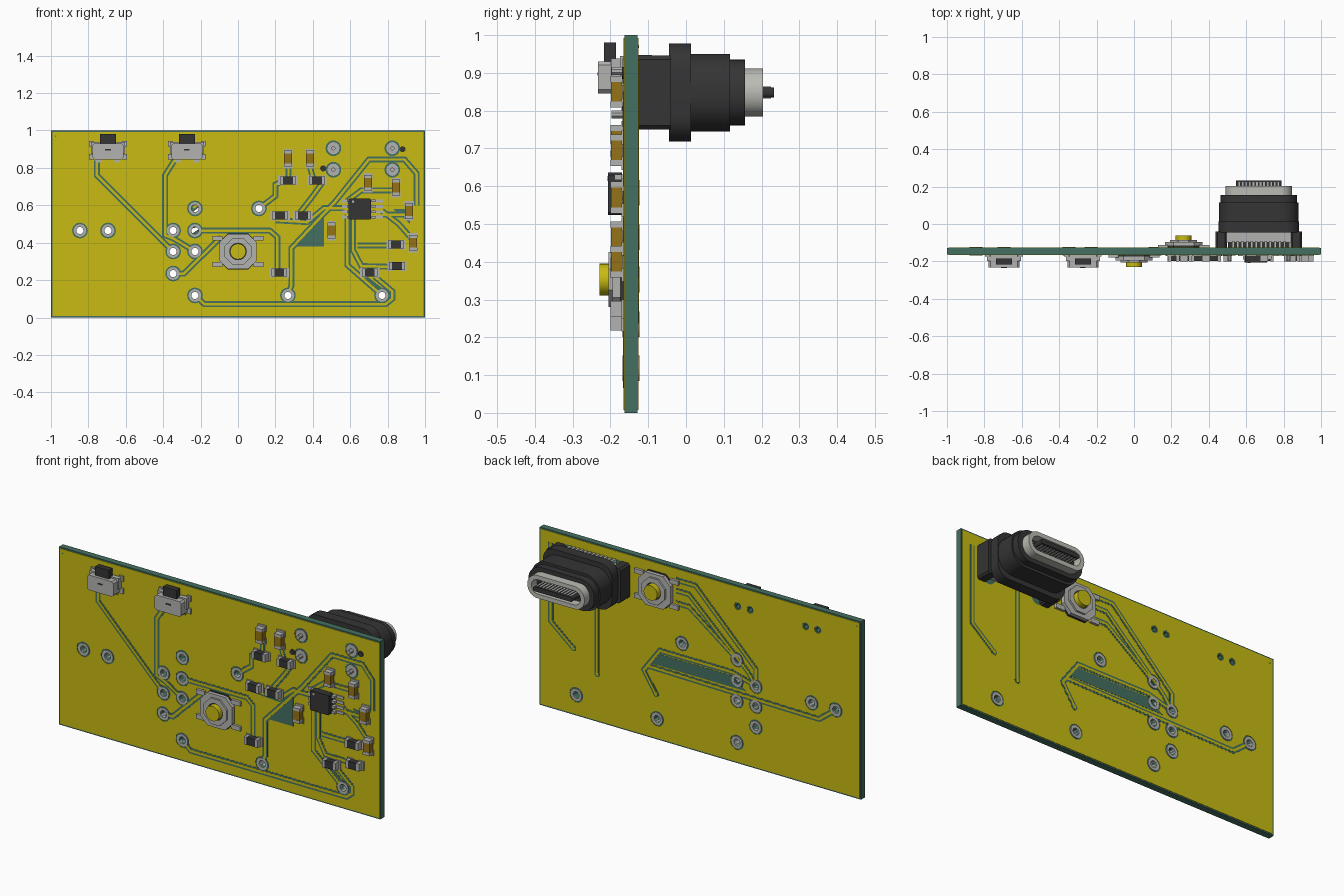
import bpy, bmesh
from math import cos, sin, pi, radians
from mathutils import Vector, Matrix

cube = bpy.data.objects.get("Cube")
if cube:
    bpy.data.objects.remove(cube)


def material(name, r, g, b):
    m = bpy.data.materials.new(name)
    m.use_nodes = True
    m.diffuse_color = (r, g, b, 1)
    m.node_tree.nodes["Principled BSDF"].inputs["Base Color"].default_value = (r, g, b, 1)
    return m


green = material("board green", .06, .16, .12)
copper = material("copper yellow", .58, .5, .006)
silver = material("silver", .45, .45, .44)
shell = material("shell grey", .5, .5, .46)
black = material("black plastic", .035, .035, .035)
brown = material("capacitor brown", .3, .17, .008)

# Each board side: surface position and outward direction along y
FRONT, BACK = (-.163, -1), (-.128, 1)


def rr(x, z, w, h, r=0, n=6):
    """Rectangle loop with rounded corners (n=1 gives chamfers)."""
    pts = []
    for k, (sx, sz) in enumerate(((1, 1), (-1, 1), (-1, -1), (1, -1))):
        cx, cz = x + sx * (w / 2 - r), z + sz * (h / 2 - r)
        for i in range(n + 1 if r else 1):
            a = (k + i / n) * pi / 2
            pts.append((cx + r * cos(a), cz + r * sin(a)))
    return pts


def circle(x, z, r, n=20):
    return [(x + r * cos(2 * pi * i / n), z + r * sin(2 * pi * i / n)) for i in range(n)]


def plate(name, loops, side, d0, d1, mat):
    """Extrude loops (inner ones become holes) between two heights above a side."""
    y0, y1 = side[0] + side[1] * d0, side[0] + side[1] * d1
    cu = bpy.data.curves.new(name, 'CURVE')
    cu.dimensions, cu.fill_mode, cu.extrude = '2D', 'BOTH', abs(y1 - y0) / 2
    for loop in loops:
        s = cu.splines.new('POLY')
        s.points.add(len(loop) - 1)
        for p, (x, z) in zip(s.points, loop):
            p.co = (x, z, 0, 1)
        s.use_cyclic_u = True
    tmp = bpy.data.objects.new(name + "_outline", cu)
    me = bpy.data.meshes.new_from_object(tmp)
    bpy.data.objects.remove(tmp)
    bpy.data.curves.remove(cu)
    me.transform(Matrix.Translation((0, (y0 + y1) / 2, 0)) @ Matrix.Rotation(pi / 2, 4, 'X'))
    bm = bmesh.new()
    bm.from_mesh(me)
    bmesh.ops.remove_doubles(bm, verts=bm.verts, dist=1e-5)
    bmesh.ops.recalc_face_normals(bm, faces=bm.faces)
    bm.to_mesh(me)
    bm.free()
    me.materials.clear()
    me.materials.append(mat)
    me.shade_smooth()
    me.set_sharp_from_angle(angle=radians(35))
    ob = bpy.data.objects.new(name, me)
    bpy.context.scene.collection.objects.link(ob)
    return ob


# Board, copper faces and plated holes
holes = [(-.845, .465), (-.695, .465), (-.23, .583), (-.347, .465), (-.23, .465), (-.347, .353),
         (-.23, .353), (-.347, .235), (-.23, .118), (.112, .583), (.267, .118), (.77, .118)]
pins = [(x, z) for x in (.51, .825) for z in (.79, .905)]
pegs = [(x + s, .885) for x in (-.695, -.273) for s in (-.038, .038)]
outline = rr(0, .5, 2, 1)
plate("board", [outline] + [circle(*p, .019) for p in holes] + [circle(*p, .012) for p in pegs],
      FRONT, -.035, 0, green)
for label, side in (("front", FRONT), ("back", BACK)):
    cuts = [circle(*p, .042) for p in holes + pins]
    if side is BACK:
        cuts += [circle(*p, .021) for p in pegs]
    plate(label + "_copper", [rr(0, .5, 1.985, .985)] + cuts, side, 0, .002, copper)
    plate(label + "_corner_mark", [circle(-.975, .97, .004)], side, 0, .003, green)
for p in holes:
    plate("plated_hole", [circle(*p, .034), circle(*p, .019)], FRONT, -.0395, .0045, silver)


def strip(path, w):
    """Outline of a mitred strip following a path."""
    v = [Vector(p) for p in path]
    left, right = [], []
    for i, p in enumerate(v):
        a = (p - v[i - 1]).normalized() if i else (v[1] - p).normalized()
        b = (v[i + 1] - p).normalized() if i < len(v) - 1 else a
        t = (a + b).normalized()
        off = Vector((-t.y, t.x)) * (w / 2 / max(.5, t.dot(a)))
        left.append(tuple(p + off))
        right.append(tuple(p - off))
    return left + right[::-1]


def trace(side, path, w=.013):
    """Copper track between two bare gaps, trimmed clear of hole openings."""
    v = [Vector(p) for p in path]
    for end, nxt in ((0, 1), (-1, -2)):
        if any((v[end] - Vector(h)).length < .01 for h in holes):
            v[end] = v[end] + (v[nxt] - v[end]).normalized() * .028
    plate("track_gap", [strip(v, w + .019)], side, 0, .0028, green)
    plate("track", [strip(v, w)], side, 0, .0036, copper)


for path in (
        [(-.755, .84), (-.755, .76), (-.347, .353)],
        [(-.34, .84), (-.39, .76), (-.39, .44), (-.34, .42), (-.23, .353)],
        [(-.23, .465), (.17, .465), (.21, .43), (.21, .25)],
        [(-.347, .235), (-.29, .235), (-.09, .43)],
        [(-.23, .118), (-.18, .072), (.79, .072), (.825, .1), (.825, .14), (.73, .22)],
        [(.585, .55), (.585, .28), (.77, .118)],
        [(.267, .118), (.285, .17), (.285, .37), (.52, .62), (.7, .845), (.89, .845), (.955, .77), (.955, .6)],
        [(.112, .583), (.2, .65), (.2, .71), (.25, .735)],
        [(.45, .72), (.4, .65), (.33, .56)],
        [(.2, .52), (.37, .51), (.46, .585), (.57, .585)],
        [(.27, .82), (.27, .75)], [(.38, .82), (.4, .75)],
        [(.77, .57), (.86, .5), (.93, .42)],
        [(.77, .55), (.93, .55)],
        [(.615, .53), (.615, .36), (.66, .275), (.85, .27)],
        [(.82, .385), (.64, .385)],
        [(.58, .62), (.66, .68), (.85, .68)]):
    trace(FRONT, path)
for path in (
        [(.15, .93), (.03, .93), (-.347, .56), (-.347, .465)],
        [(.15, .87), (.07, .87), (-.3, .53), (-.347, .465)],
        [(.15, .8), (.07, .8), (-.23, .583)],
        [(.93, .93), (.93, .49), (.79, .376)],
        [(.64, .8), (.64, .27)],
        [(.275, .255), (.35, .37), (.25, .505), (-.2, .505), (-.347, .465)],
        [(.33, .4), (-.74, .385), (-.845, .465)]):
    trace(BACK, path)
for x, z in ((.79, .376), (.64, .27), (.275, .255)):
    plate("via", [circle(x, z, .018, 12)], BACK, 0, .003, green)
    plate("via_cap", [circle(x, z, .01, 12)], BACK, 0, .0038, copper)

# Bare board patches
for side, patch in (
        (FRONT, [(.315, .38), (.46, .38), (.46, .54), (.44, .54)]),
        (FRONT, [(.62, .25), (.69, .22), (.78, .15), (.73, .14)]),
        (FRONT, [(.83, .58), (.92, .58), (.92, .5)]),
        (BACK, [(.25, .485), (-.19, .485), (-.29, .42), (.31, .42)])):
    plate("bare_patch", [patch], side, 0, .003, green)


# Small chips with silver end caps
def chip(name, x, z, upright, mat):
    def r(off, length, width):
        return rr(x, z + off, width, length) if upright else rr(x + off, z, length, width)
    plate(name + "_pads", [r(-.034, .036, .05), r(.034, .036, .05)], FRONT, 0, .008, silver)
    plate(name + "_body", [r(0, .052, .042)], FRONT, .005, .036, mat)
    plate(name + "_ends", [r(-.034, .016, .043), r(.034, .016, .043)], FRONT, .004, .037, silver)


for x, z in ((.267, .85), (.385, .85), (.695, .72), (.845, .695), (.915, .57), (.937, .4), (.5, .465)):
    chip("capacitor", x, z, True, brown)
for x, z in ((.267, .733), (.422, .733), (.225, .545), (.347, .545), (.22, .24), (.705, .24), (.85, .275), (.845, .39)):
    chip("resistor", x, z, False, black)

# Eight-legged controller
plate("controller_body", [rr(.652, .58, .12, .112, .006, 1)], FRONT, .006, .044, black)
plate("controller_mark", [circle(.615, .62, .007, 10)], FRONT, .04, .045, silver)
rows = [.58 + (i - 1.5) * .029 for i in range(4)]
for s in (-1, 1):
    plate("controller_feet", [rr(.665 + s * .085, z, .05, .016) for z in rows], FRONT, 0, .008, silver)
    plate("controller_legs", [rr(.658 + s * .066, z, .02, .014) for z in rows], FRONT, .004, .026, silver)


# Push buttons, one on each side
def push_button(side, x, z):
    plate("button_base", [rr(x, z, .17, .19, .03, 1)], side, .002, .012, black)
    plate("button_housing", [rr(x, z, .2, .185, .045, 1)], side, .01, .032, silver)
    plate("button_ring", [rr(x, z, .145, .145, .045, 1), circle(x, z, .047)], side, .03, .042, silver)
    plate("button_well", [circle(x, z, .048)], side, .03, .034, black)
    plate("button_cap", [circle(x, z, .042, 28)], side, .03, .066, copper)
    legs = [rr(x + a * .11, z + b * .07, .055, .025) for a in (-1, 1) for b in (-1, 1)]
    plate("button_legs", legs, side, 0, .016, silver)


push_button(FRONT, 0, .353)
push_button(BACK, .265, .85)

# Side-pressed switches along the top edge
for x in (-.695, -.273):
    plate("switch_body", [rr(x, .888, .165, .085, .01, 1)], FRONT, .003, .07, silver)
    plate("switch_frame", [rr(x, .908, .18, .06)], FRONT, .01, .035, silver)
    plate("switch_knob", [rr(x, .95, .085, .06)], FRONT, .022, .054, black)
    plate("switch_feet", [rr(x + s * .088, .87 + t, .025, .03) for s in (-1, 1) for t in (-.01, .06)],
          FRONT, 0, .012, silver)
    plate("switch_contacts", [rr(x + s * .05, .845, .03, .03) for s in (-1, 1)], FRONT, 0, .01, silver)
    plate("switch_slot", [rr(x, .897, .03, .008)], FRONT, .06, .0715, black)

# Port connector standing on the back
cx, cz = .667, .848
AXIS = (0, 1)
plate("port_side_blocks", [rr(cx + s * .2, cz, .06, .195, .01, 1) for s in (-1, 1)], AXIS, -.127, -.04, black)
plate("port_rear_shell", [rr(cx, cz, .35, .18)], AXIS, -.1, -.04, silver)
plate("port_contacts", [rr(cx + (i - 5.5) * .025, cz + .07, .013, .06) for i in range(12)],
      AXIS, -.128, -.09, shell)
plate("port_rear_core", [rr(cx, cz, .33, .12)], AXIS, -.128, -.09, black)
plate("port_collar", [rr(cx, cz, .43, .26, .07)], AXIS, -.045, .013, black)
plate("port_body", [rr(cx, cz, .425, .205, .09, 8)], AXIS, .01, .116, black)
plate("port_nose", [rr(cx, cz, .41, .175, .08, 8)], AXIS, .11, .156, black)
plate("port_shell", [rr(cx, cz, .355, .128, .062, 10), rr(cx, cz, .305, .08, .039, 10)], AXIS, .15, .204, shell)
plate("port_tongue", [rr(cx, cz, .245, .026, .01, 3)], AXIS, .15, .233, black)
for s in (-1, 1):
    plate("port_tongue_contacts", [rr(cx + (i - 5.5) * .019, cz + s * .0135, .009, .004) for i in range(12)],
          AXIS, .15, .225, silver)

# Connector pins and locating pegs showing on the front
for p in pins:
    plate("port_pin_pad", [circle(*p, .033, 12)], FRONT, 0, .0045, silver)
    plate("port_pin", [rr(*p, .022, .022, .007, 1)], FRONT, 0, .034, silver)
for p in ((.455, .797), (.88, .9)):
    plate("port_peg", [circle(*p, .016, 16)], FRONT, 0, .006, black)
